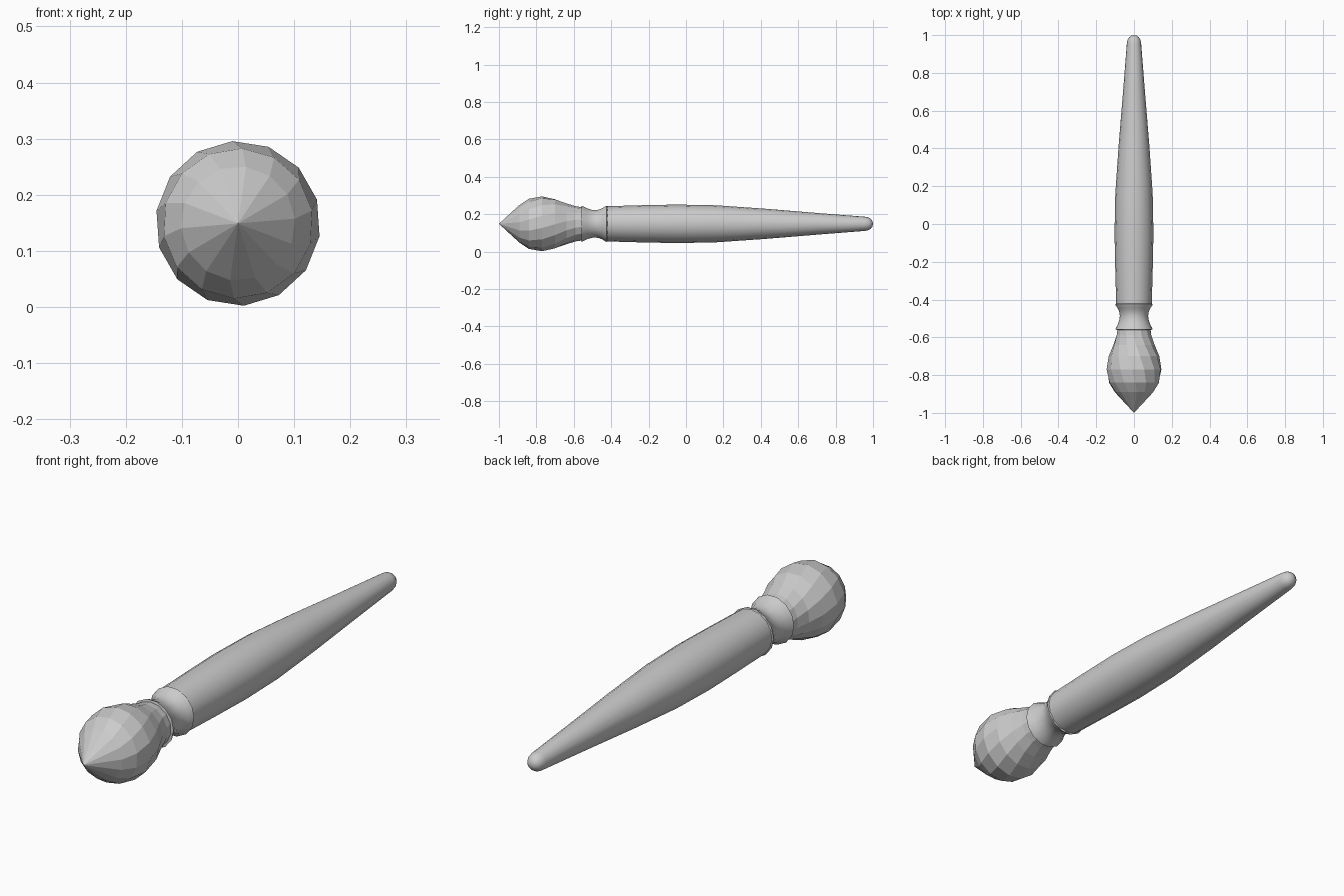
import bpy, bmesh, math

if "Cube" in bpy.data.objects:
    bpy.data.objects.remove(bpy.data.objects["Cube"])

AXIS_Z = 0.149


def lathe(name, profile, sides, angle, start=0.0):
    """Sweep (y, radius, twist in degrees) rings around the brush axis."""
    bm = bmesh.new()
    rings = []
    for y, r, twist in profile:
        if r == 0:
            rings.append([bm.verts.new((0, y, AXIS_Z))])
            continue
        a0 = math.radians(start + twist)
        rings.append([bm.verts.new((r * math.cos(a0 + i * math.tau / sides), y,
                                    AXIS_Z + r * math.sin(a0 + i * math.tau / sides)))
                      for i in range(sides)])
    for a, b in zip(rings, rings[1:]):
        for i in range(sides):
            j = (i + 1) % sides
            if len(a) == 1:
                bm.faces.new((a[0], b[i], b[j]))
            elif len(b) == 1:
                bm.faces.new((a[i], a[j], b[0]))
            else:
                bm.faces.new((a[i], a[j], b[j], b[i]))
    bmesh.ops.recalc_face_normals(bm, faces=bm.faces)
    mesh = bpy.data.meshes.new(name)
    bm.to_mesh(mesh)
    bm.free()
    ob = bpy.data.objects.new(name, mesh)
    bpy.context.collection.objects.link(ob)
    bpy.ops.object.select_all(action='DESELECT')
    ob.select_set(True)
    bpy.context.view_layer.objects.active = ob
    if angle:
        bpy.ops.object.shade_smooth_by_angle(angle=math.radians(angle))
    return ob


# Twisted, faceted bristle head
lathe("bristles", [(-1, 0, 0), (-0.89, 0.102, 0), (-0.84, 0.134, 5),
                   (-0.77, 0.147, 12), (-0.70, 0.134, 20), (-0.64, 0.110, 28),
                   (-0.59, 0.094, 34), (-0.55, 0.088, 37), (-0.55, 0, 0)],
      14, 0, 82)

# Waisted ferrule with a lip at each end
lathe("ferrule", [(-0.56, 0, 0), (-0.56, 0.092, 0), (-0.558, 0.099, 0),
                  (-0.548, 0.095, 0), (-0.53, 0.085, 0), (-0.505, 0.077, 0),
                  (-0.485, 0.075, 0), (-0.465, 0.078, 0), (-0.445, 0.087, 0),
                  (-0.43, 0.097, 0), (-0.424, 0.099, 0), (-0.42, 0.093, 0),
                  (-0.42, 0, 0)], 14, 35)

# Long tapering handle with a rounded end
handle = [(-0.425, 0, 0), (-0.425, 0.094, 0), (-0.25, 0.099, 0),
          (-0.05, 0.103, 0), (0.16, 0.099, 0), (0.42, 0.081, 0),
          (0.70, 0.058, 0), (0.955, 0.038, 0)]
for k in range(1, 5):
    t = k * math.pi / 8
    handle.append((0.96 + 0.04 * math.sin(t), 0.037 * math.cos(t) if k < 4 else 0, 0))
lathe("handle", handle, 16, 35)
